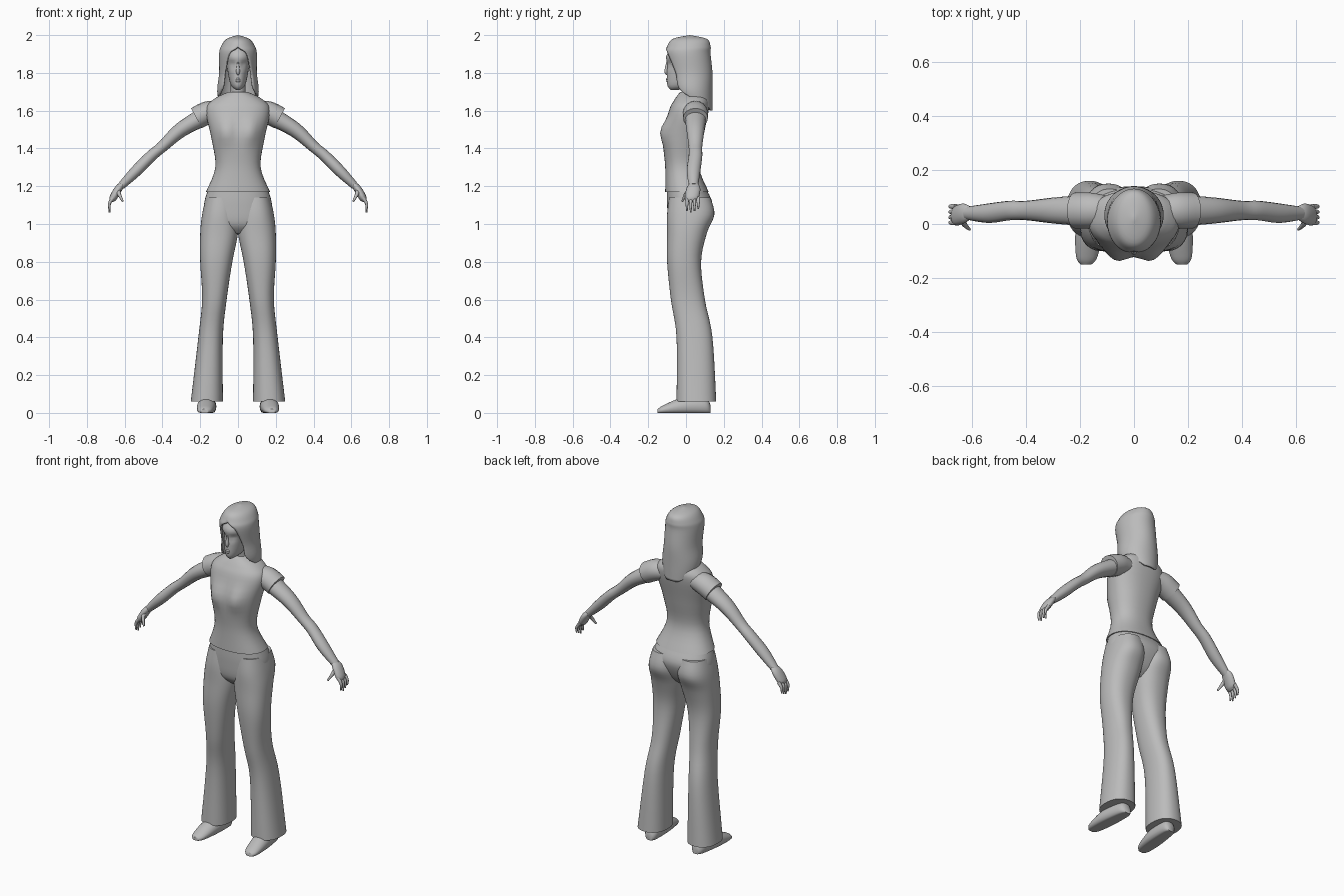
import bpy, bmesh, math
from mathutils import Vector

if "Cube" in bpy.data.objects:
    bpy.data.objects.remove(bpy.data.objects["Cube"])

shade = 0.5
grey = bpy.data.materials.new("plain_grey")
grey.use_nodes = True
grey.diffuse_color = (shade, shade, shade, 1)
grey.node_tree.nodes["Principled BSDF"].inputs["Base Color"].default_value = grey.diffuse_color


def spline(rows, steps=5):
    """Smooth curve through rows of parameters."""
    result = []
    last = len(rows) - 1
    for i in range(last):
        before, start, end, after = rows[max(i - 1, 0)], rows[i], rows[i + 1], rows[min(i + 2, last)]
        for step in range(steps):
            t = step / steps
            row = []
            for p, q, r, s in zip(before, start, end, after):
                slope_in, slope_out = (r - p) / 2, (s - q) / 2
                bend = 3 * (r - q) - 2 * slope_in - slope_out
                twist = 2 * (q - r) + slope_in + slope_out
                row.append(q + t * (slope_in + t * (bend + t * twist)))
            result.append(row)
    return result + [list(rows[last])]


def bell(value, centre, width):
    """Soft bump used to shape the surface."""
    return math.exp(-((value - centre) / width) ** 2)


def circle(count):
    return [math.tau * k / count for k in range(count)]


def skin(name, rings, closed=True, mirror=False, thickness=0):
    """Join rings of points into one smooth surface."""
    bm = bmesh.new()
    loops = [[bm.verts.new(point) for point in ring] for ring in rings]
    count = len(loops[0])
    for lower, upper in zip(loops, loops[1:]):
        for i in range(count if closed else count - 1):
            j = (i + 1) % count
            bm.faces.new((lower[i], lower[j], upper[j], upper[i]))
    if closed:
        bm.faces.new(loops[0])
        bm.faces.new(loops[-1])
    bmesh.ops.remove_doubles(bm, verts=bm.verts, dist=0.0002)
    bmesh.ops.recalc_face_normals(bm, faces=bm.faces)
    mesh = bpy.data.meshes.new(name)
    bm.to_mesh(mesh)
    bm.free()
    mesh.materials.append(grey)
    part = bpy.data.objects.new(name, mesh)
    bpy.context.collection.objects.link(part)
    bpy.ops.object.select_all(action='DESELECT')
    part.select_set(True)
    bpy.context.view_layer.objects.active = part
    bpy.ops.object.shade_smooth_by_angle(angle=math.radians(50))
    if thickness:
        shell = part.modifiers.new("thickness", 'SOLIDIFY')
        shell.thickness = thickness
        shell.offset = -1
    if mirror:
        part.modifiers.new("mirror", 'MIRROR')


def section(z, inner, outer, front, back, power=2.3):
    """Horizontal rounded ring between its four extents."""
    centre = Vector(((inner + outer) / 2, (front + back) / 2, z))
    ring = []
    for angle in circle(40):
        c, s = math.cos(angle), math.sin(angle)
        x = math.copysign(abs(c) ** (2 / power), c) * (outer - inner) / 2
        y = math.copysign(abs(s) ** (2 / power), s) * (back - front) / 2
        ring.append(centre + Vector((x, y, 0)))
    return ring


def tube(name, rows, width=1.0, mirror=True):
    """Tube through rows of x, y, z and radius; width widens it sideways."""
    rows = spline(rows)
    points = [Vector(row[:3]) for row in rows]
    rings = []
    for i, point in enumerate(points):
        ahead = points[min(i + 1, len(points) - 1)] - points[max(i - 1, 0)]
        across = ahead.cross(Vector((0, 1, 0))).normalized()
        side = across.cross(ahead.normalized()) * width
        radius = rows[i][3]
        rings.append([point + radius * (across * math.cos(a) + side * math.sin(a)) for a in circle(16)])
    skin(name, rings, mirror=mirror)


# Shirt: height, half width, front, back; the bust swells the front
rings = []
for z, half, front, back in spline([
        (1.17, .17, -.11, .12), (1.3, .12, -.11, .07), (1.45, .14, -.12, .09),
        (1.6, .17, -.09, .12), (1.66, .13, -.06, .12), (1.7, .05, -.03, .09)]):
    ring = section(z, -half, half, front, back)
    for point in ring:
        if point.y < 0:
            swell = bell(z, 1.49, .06) * bell(abs(point.x), .07, .05)
            point.y -= .03 * swell * min(1, point.y / front)
    rings.append(ring)
skin("shirt", rings)
tube("sleeves", [(.1, .05, 1.6, .05), (.16, .05, 1.59, .06), (.22, .05, 1.56, .06)], width=1.1)

# Trousers: hips, then flared legs with inner, outer, front and back extents
skin("trouser_hips", [section(z, -half, half, front, back) for z, half, front, back in spline([
    (1.18, .16, -.1, .11), (1.1, .18, -.1, .14), (1, .17, -.09, .1), (.95, .11, -.05, .05)])])
skin("trouser_legs", [section(*row) for row in spline([
    (1.14, .01, .17, -.09, .13), (1.05, 0, .19, -.1, .15), (.95, 0, .2, -.1, .11),
    (.8, .03, .2, -.1, .08), (.6, .06, .19, -.08, .1), (.4, .08, .21, -.05, .14),
    (.06, .08, .25, -.05, .16)])], mirror=True)

# Shoes from heel to toe, with a flat sole
rings = []
for y, half, top in spline([(.13, .02, .04), (.1, .04, .08), (-.02, .05, .08),
                            (-.12, .04, .04), (-.15, .02, .02)]):
    centre = .165 - y / 12
    rings.append([Vector((centre + half * math.cos(a), y, max(top * (.4 + .6 * math.sin(a)), 0)))
                  for a in circle(20)])
skin("shoes", rings, mirror=True)

# Arms and hands
tube("arms", [(.16, .05, 1.58, .05), (.3, .05, 1.5, .04), (.4, .05, 1.41, .03),
              (.46, .05, 1.36, .03), (.54, .04, 1.28, .03), (.62, .04, 1.2, .02)], width=1.2)
tube("palms", [(.6, .04, 1.22, .01), (.63, .04, 1.19, .02),
               (.66, .03, 1.14, .02), (.67, .03, 1.12, .01)], width=1.8)
for k, finger in enumerate(("index", "middle", "ring", "little")):
    y = .02 * k + .005
    tip = 1.06 + .01 * abs(k - 1)
    tube(finger + "_fingers", [(.66, y, 1.14, .01), (.68, y, 1.11, .008), (.68, y, tip, .004)])
tube("thumbs", [(.63, .02, 1.18, .01), (.63, 0, 1.16, .01), (.61, -.02, 1.12, .005)])

# Neck, and head with eye sockets
tube("neck", [(0, .04, 1.65, .05), (0, .03, 1.7, .04), (0, .02, 1.78, .04)], mirror=False)
rings = []
for z, half, front, back in spline([
        (1.71, .01, -.08, -.04), (1.74, .04, -.1, .05), (1.84, .06, -.1, .1),
        (1.9, .07, -.1, .11), (1.98, .03, -.03, .06)]):
    ring = section(z, -half, half, front, back, power=2.1)
    for point in ring:
        if point.y < 0:
            point.y += .012 * bell(abs(point.x), .028, .015) * bell(z, 1.845, .015)
    rings.append(ring)
skin("head", rings)
tube("nose", [(0, -.1, 1.86, .003), (0, -.104, 1.81, .01), (0, -.1, 1.79, .005)], mirror=False)
for lip, z in (("upper_lip", 1.767), ("lower_lip", 1.757)):
    tube(lip, [(-.02, -.09, z, .002), (0, -.1, z, .006), (.02, -.09, z, .002)], mirror=False)

# Long hair: height, half width, front, back, opening angle around the face
rings = []
for z, half, front, back, gap in spline([
        (2, 0, .02, .02, 0), (1.98, .06, -.07, .11, 0), (1.94, .09, -.1, .13, 0),
        (1.9, .1, -.11, .13, .5), (1.8, .1, -.09, .14, .8), (1.7, .11, -.07, .14, 1),
        (1.6, .09, 0, .14, 2.7)]):
    gap = max(gap, 0)
    sweep = [gap + 2 * (math.pi - gap) * k / 40 for k in range(41)]
    middle, depth = (front + back) / 2, (back - front) / 2
    rings.append([Vector((half * math.sin(a), middle - depth * math.cos(a), z)) for a in sweep])
skin("hair", rings, closed=False, thickness=.01)
